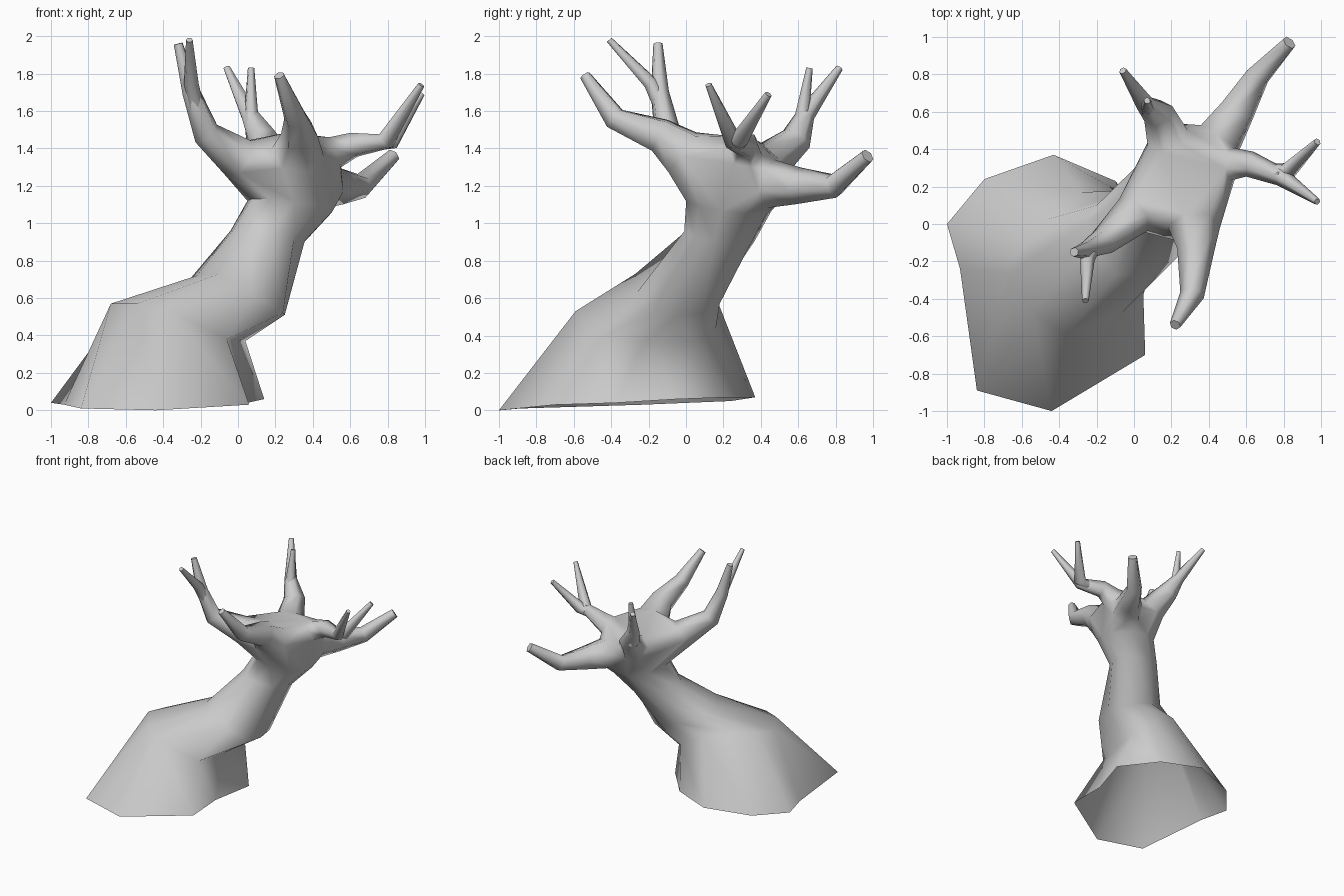
import bpy, bmesh
from math import radians, sin, cos, tau
from mathutils import Vector

cube = bpy.data.objects.get("Cube")
if cube:
    bpy.data.objects.remove(cube, do_unlink=True)

bark = bpy.data.materials.new("grey_bark")
bark.use_nodes = True
GREY = (0.6, 0.6, 0.6, 1)
bark.diffuse_color = GREY
bark.node_tree.nodes["Principled BSDF"].inputs["Base Color"].default_value = GREY


def make_rings(bm, rings):
    return [[bm.verts.new(p) for p in ring] for ring in rings]


def skin(bm, loops):
    """Join neighbouring vertex rings with quads."""
    for low, high in zip(loops, loops[1:]):
        n = len(low)
        for i in range(n):
            j = (i + 1) % n
            bm.faces.new((low[i], low[j], high[j], high[i]))


def limb_rings(path, sides=6):
    """Six-point rings along a path of (x, y, z, radius)."""
    pts = [Vector(p[:3]) for p in path]
    side = None
    rings = []
    for i, p in enumerate(pts):
        before, after = pts[max(i - 1, 0)], pts[min(i + 1, len(pts) - 1)]
        axis = (after - before).normalized()
        if side is None:
            side = axis.orthogonal()
        side = (side - axis * side.dot(axis)).normalized()
        other = axis.cross(side)
        r = path[i][3]
        rings.append([p + r * (cos(a) * side + sin(a) * other)
                      for a in (tau * k / sides for k in range(sides))])
    return rings


def finish(bm, name):
    bmesh.ops.recalc_face_normals(bm, faces=bm.faces[:])
    mesh = bpy.data.meshes.new(name)
    bm.to_mesh(mesh)
    bm.free()
    mesh.materials.append(bark)
    obj = bpy.data.objects.new(name, mesh)
    bpy.context.collection.objects.link(obj)
    bpy.ops.object.select_all(action='DESELECT')
    obj.select_set(True)
    bpy.context.view_layer.objects.active = obj
    bpy.ops.object.shade_smooth_by_angle(angle=radians(80))


# Trunk: flared open foot, shoulder and bend, then oval rings up to the crown
foot = [(-1, 0, .04), (-.8, .24, .05), (-.43, .37, .07), (-.1, .23, .07),
        (.14, -.05, .06), (.05, -.38, .04), (.06, -.7, .03), (-.44, -1, 0),
        (-.84, -.89, .01), (-.93, -.24, .03)]
shoulder = [(-.6, -.13, .58), (-.48, .02, .6), (-.28, .17, .58), (-.06, .16, .44),
            (.04, .04, .37), (0, -.22, .37), (-.06, -.47, .38), (-.36, -.59, .53),
            (-.54, -.47, .57), (-.68, -.26, .57)]
bend = [(-.25, 0, .71), (-.2, .1, .71), (-.03, .18, .63), (.12, .18, .57),
        (.24, .09, .52), (.25, -.04, .51), (.24, -.17, .52), (.08, -.27, .62),
        (-.1, -.27, .73), (-.22, -.12, .72)]
ANGLES = [radians(a) for a in (180, 140, 100, 60, 20, -10, -45, -85, -120, -155)]


def oval(x, y, z, rx, ry, tilt):
    """Oval ring, sloping down toward its back left by tilt."""
    return [(x + rx * cos(a), y + ry * sin(a), z - tilt * (cos(a) + sin(a)))
            for a in ANGLES]


tree = bmesh.new()
trunk = make_rings(tree, [foot, shoulder, bend,
                          oval(.16, .18, .93, .2, .19, .03),
                          oval(.28, .23, 1.09, .23, .23, .03)])

# Main branches, each starting on the surface of the crown
branch_paths = [
    # right front
    [(0, .05, 1.35, .115), (-.17, -.1, 1.48, .075), (-.25, -.14, 1.7, .05),
     (-.32, -.15, 1.96, .025)],
    # front
    [(.32, -.02, 1.38, .14), (.33, -.14, 1.47, .1), (.31, -.38, 1.56, .065),
     (.22, -.54, 1.79, .03)],
    # left
    [(.52, .32, 1.38, .09), (.62, .32, 1.42, .07), (.79, .25, 1.44, .05),
     (.98, .12, 1.74, .018)],
    # left back
    [(.46, .46, 1.21, .13), (.55, .6, 1.2, .1), (.66, .79, 1.2, .068),
     (.83, .97, 1.36, .04)],
    # back
    [(.18, .46, 1.34, .115), (.13, .59, 1.45, .085), (.06, .64, 1.58, .05),
     (-.06, .82, 1.83, .02)],
]
branches = [make_rings(tree, limb_rings(path)) for path in branch_paths]

# Crown: a hull around the trunk top and branch roots, opened at every root
roots = [trunk[-1]] + [rings[0] for rings in branches]
bmesh.ops.convex_hull(tree, input=[v for root in roots for v in root])
plugs = [f for f in tree.faces if any(all(v in root for v in f.verts) for root in roots)]
bmesh.ops.delete(tree, geom=plugs, context='FACES_ONLY')
skin(tree, trunk)
for rings in branches:
    skin(tree, rings)
    tree.faces.new(rings[-1])
finish(tree, "trunk_and_branches")

# Twigs: second prongs growing from the forks
twig_paths = {
    "right_front_twig": [(-.22, -.12, 1.6, .045), (-.25, -.19, 1.75, .04),
                         (-.26, -.41, 1.98, .018)],
    "left_twig": [(.72, .28, 1.43, .045), (.82, .28, 1.44, .05), (.98, .44, 1.69, .02)],
    "back_twig": [(.1, .6, 1.46, .06), (.07, .62, 1.57, .04), (.07, .66, 1.83, .018)],
}
for name, path in twig_paths.items():
    bm = bmesh.new()
    rings = make_rings(bm, limb_rings(path))
    skin(bm, rings)
    bm.faces.new(rings[-1])
    finish(bm, name)
